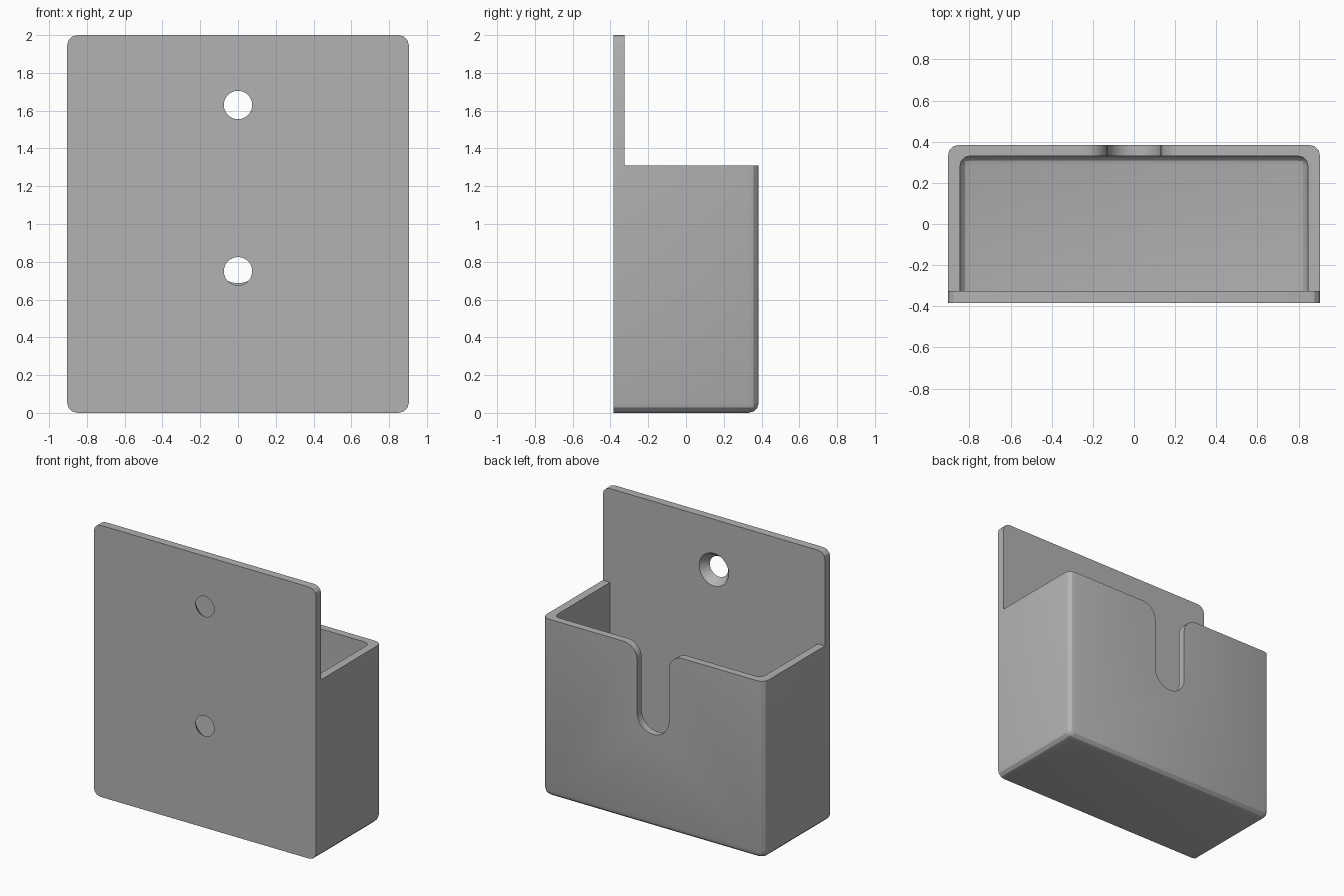
import bpy, bmesh, math
from mathutils import Matrix

if "Cube" in bpy.data.objects:
    bpy.data.objects.remove(bpy.data.objects["Cube"])

W, D, H = 0.905, 0.385, 2.0      # half width, half depth, height
T, RIM, R = 0.06, 1.31, 0.055    # wall thickness, pocket rim height, edge radius

grey = bpy.data.materials.new("grey plastic")
grey.diffuse_color = (0.45, 0.45, 0.45, 1)
grey.use_nodes = True
grey.node_tree.nodes["Principled BSDF"].inputs["Base Color"].default_value = grey.diffuse_color


def add(name, bm):
    bmesh.ops.recalc_face_normals(bm, faces=bm.faces)
    me = bpy.data.meshes.new(name)
    bm.to_mesh(me)
    bm.free()
    ob = bpy.data.objects.new(name, me)
    bpy.context.collection.objects.link(ob)
    me.materials.append(grey)
    return ob


def block(name, x, y0, y1, z0, z1, radius=0, round_edge=None):
    """Box, with the edges picked by round_edge(midpoint) rounded."""
    bm = bmesh.new()
    bmesh.ops.create_cube(bm, size=1)
    for v in bm.verts:
        v.co = (v.co.x * 2 * x, y1 if v.co.y > 0 else y0, z1 if v.co.z > 0 else z0)
    if round_edge:
        edges = [e for e in bm.edges
                 if round_edge((e.verts[0].co + e.verts[1].co) / 2)]
        bmesh.ops.bevel(bm, geom=edges, offset=radius, segments=3,
                        profile=0.5, affect='EDGES')
    return add(name, bm)


def cut(target, cutter):
    cutter.hide_render = True
    m = target.modifiers.new("cut", 'BOOLEAN')
    m.operation, m.solver, m.object = 'DIFFERENCE', 'EXACT', cutter
    bpy.context.view_layer.objects.active = target
    bpy.ops.object.modifier_apply(modifier=m.name)
    bpy.data.objects.remove(cutter)


# Full-height body: rounded everywhere except the flat mounting face
def body_edge(c):
    side, far = abs(c.x) > W - 0.01, c.y > D - 0.01
    low, high = c.z < 0.01, c.z > H - 0.01
    return (side and far) or (low and (side or far)) or (high and side)


holder = block("wall_holder", W, -D, D, 0, H, R, body_edge)

# Remove everything above the pocket, leaving the back plate
cut(holder, block("upper_cutter", 1.2, -D + T, 1, RIM, 3))

# Pocket with rounded floor and far corners
IX, IY = W - T, D - T + 0.005


def pocket_edge(c):
    side, far, low = abs(c.x) > IX - 0.01, c.y > IY - 0.01, c.z < T + 0.01
    return (side and far) or (low and (side or far))


cut(holder, block("pocket_cutter", IX, -D + T, IY, T, 1.6, 0.045, pocket_edge))

# Cable slot with round bottom and flared mouth
SR, FR, SZ = 0.13, 0.11, 0.817
right = [(SR * math.sin(a), SZ - SR * math.cos(a))
         for a in (math.pi / 2 * i / 12 for i in range(13))]
right += [(SR + FR - FR * math.cos(a), RIM - FR + FR * math.sin(a))
          for a in (math.pi / 2 * i / 10 for i in range(11))]
right.append((SR + FR, 1.5))
profile = right + [(-x, z) for x, z in reversed(right[1:])]
bm = bmesh.new()
face = bm.faces.new([bm.verts.new((x, 0.2, z)) for x, z in profile])
ext = bmesh.ops.extrude_face_region(bm, geom=[face])
for v in ext["geom"]:
    if isinstance(v, bmesh.types.BMVert):
        v.co.y = 0.6
cut(holder, add("slot_cutter", bm))

# Countersunk screw holes
for z in (1.63, 0.75):
    bm = bmesh.new()
    bmesh.ops.create_cone(bm, cap_ends=True, segments=48, radius1=0.06,
                          radius2=0.135, depth=0.1,
                          matrix=Matrix.Translation((0, -D + 0.03, z))
                          @ Matrix.Rotation(-math.pi / 2, 4, 'X'))
    cut(holder, add("screw_cutter", bm))

# Smooth the curved walls, keep corners crisp
bpy.ops.object.select_all(action='DESELECT')
holder.select_set(True)
bpy.context.view_layer.objects.active = holder
bpy.ops.object.shade_smooth_by_angle(angle=math.radians(25))
